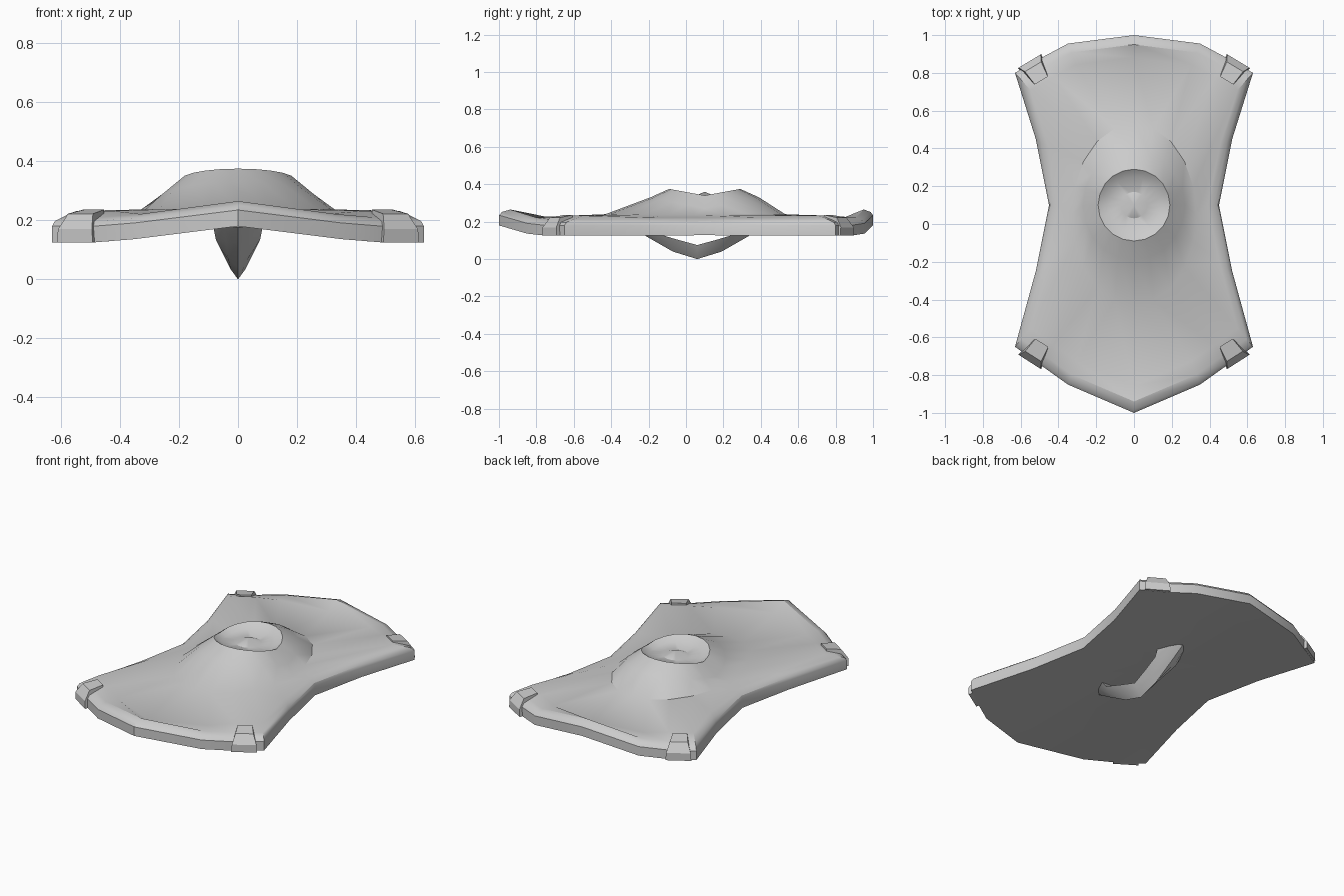
import bpy, bmesh, math
from mathutils import Vector

cube = bpy.data.objects.get("Cube")
if cube:
    bpy.data.objects.remove(cube)

mat = bpy.data.materials.new("plain grey")
mat.use_nodes = True
GREY = (0.6, 0.6, 0.6, 1)
mat.diffuse_color = GREY
mat.node_tree.nodes["Principled BSDF"].inputs["Base Color"].default_value = GREY


def make(name, rings, closed=False, caps=True, angle=32):
    """Loft equal-length rings into one object."""
    bm = bmesh.new()
    rows = [[bm.verts.new(p) for p in r] for r in rings]
    n = len(rows[0])
    pairs = list(zip(rows, rows[1:]))
    if closed:
        pairs.append((rows[-1], rows[0]))
    for a, b in pairs:
        for i in range(n):
            j = (i + 1) % n
            bm.faces.new((a[i], a[j], b[j], b[i]))
    if caps and not closed:
        bm.faces.new(rows[0])
        bm.faces.new(rows[-1])
    bmesh.ops.remove_doubles(bm, verts=bm.verts, dist=0.0001)
    bmesh.ops.recalc_face_normals(bm, faces=bm.faces)
    me = bpy.data.meshes.new(name)
    bm.to_mesh(me)
    bm.free()
    me.materials.append(mat)
    ob = bpy.data.objects.new(name, me)
    bpy.context.collection.objects.link(ob)
    bpy.ops.object.select_all(action="DESELECT")
    ob.select_set(True)
    bpy.context.view_layer.objects.active = ob
    bpy.ops.object.shade_smooth_by_angle(angle=math.radians(angle))
    return ob


# Plan outline: right half from back tip to front tip, then mirrored
half = [(0, 1), (.35, .955), (.49, .88), (.63, .80), (.52, .45), (.45, .10),
        (.52, -.25), (.63, -.65), (.49, -.75), (.35, -.85), (0, -1)]
outline = half + [(-x, y) for x, y in half[-2:0:-1]]
N = len(outline)
CY = 0.1
angles = [math.pi / 2 - 2 * math.pi * i / N for i in range(N)]


def under(x):
    """Height of the bent underside."""
    x = abs(x)
    return .18 - .125 * x if x < .36 else max(.125, .135 - .08 * (x - .36))


def scaled(s, height):
    return [(x * s, CY + (y - CY) * s, height(x * s, x, i))
            for i, (x, y) in enumerate(outline)]


def oval(rx, ry, cy, z_side, z_end):
    return [(rx * math.cos(a), cy + ry * math.sin(a),
             z_side + (z_end - z_side) * abs(math.sin(a))) for a in angles]


# Plate with rounded lip, raised mount and shallow dish
corner = (2, 3, 7, 8, 12, 13, 17, 18)
plate = [
    scaled(0, lambda x, ox, i: under(0)),
    scaled(.5, lambda x, ox, i: under(x)),
    scaled(1, lambda x, ox, i: under(x)),
    scaled(1, lambda x, ox, i: under(ox) + .055),
    scaled(.985, lambda x, ox, i: under(ox) + .072),
    scaled(.945, lambda x, ox, i: under(ox) + .085),
    scaled(.87, lambda x, ox, i: .232 if i in corner else .222),
    oval(.33, .48, .05, .235, .24),
    oval(.27, .29, CY, .27, .33),
    oval(.19, .19, CY, .34, .375),
    oval(.15, .15, CY, .325, .345),
    oval(.07, .07, CY, .33, .33),
    oval(0, 0, CY, .36, .36),
]
make("shield_plate", plate, caps=False)

# Tapered clips wrapped over the four corners
for side, sx in (("left", 1), ("right", -1)):
    for end, a, b in (("back", (.49, .90), (.615, .825)),
                      ("front", (.49, -.77), (.615, -.69))):
        a, b = Vector(a), Vector(b)
        mid, along = (a + b) / 2, (b - a).normalized()
        inward = Vector((-along.y, along.x))
        if inward.dot(mid) > 0:
            inward = -inward
        profile = [(0, .125, .072), (0, .17, .068), (.035, .222, .05),
                   (.12, .236, .04), (.12, .2, .04), (.06, .13, .06)]
        rows = []
        for s in (-1, 1):
            rows.append([])
            for d, z, w in profile:
                p = mid + inward * d + along * w * s
                rows[-1].append((sx * p.x, p.y, z))
        make(f"{end}_{side}_clip", rows, angle=25)

# Curved keel-shaped grip beneath: top y, top z, bottom y, bottom z, half width
arc = [(-.25, .185, -.36, .175, .085), (-.21, .135, -.27, .12, .075),
       (-.11, .105, -.13, .04, .06), (0, .075, 0, 0, .045)]
arc += [(-ty, tz, -by, bz, w) for ty, tz, by, bz, w in arc[-2::-1]]
grip = [[(-w, .06 + ty, tz), (w, .06 + ty, tz),
         (w * .55, .06 + ty * .4 + by * .6, tz * .45 + bz * .55), (0, .06 + by, bz),
         (-w * .55, .06 + ty * .4 + by * .6, tz * .45 + bz * .55)]
        for ty, tz, by, bz, w in arc]
make("under_grip", grip, angle=40)
